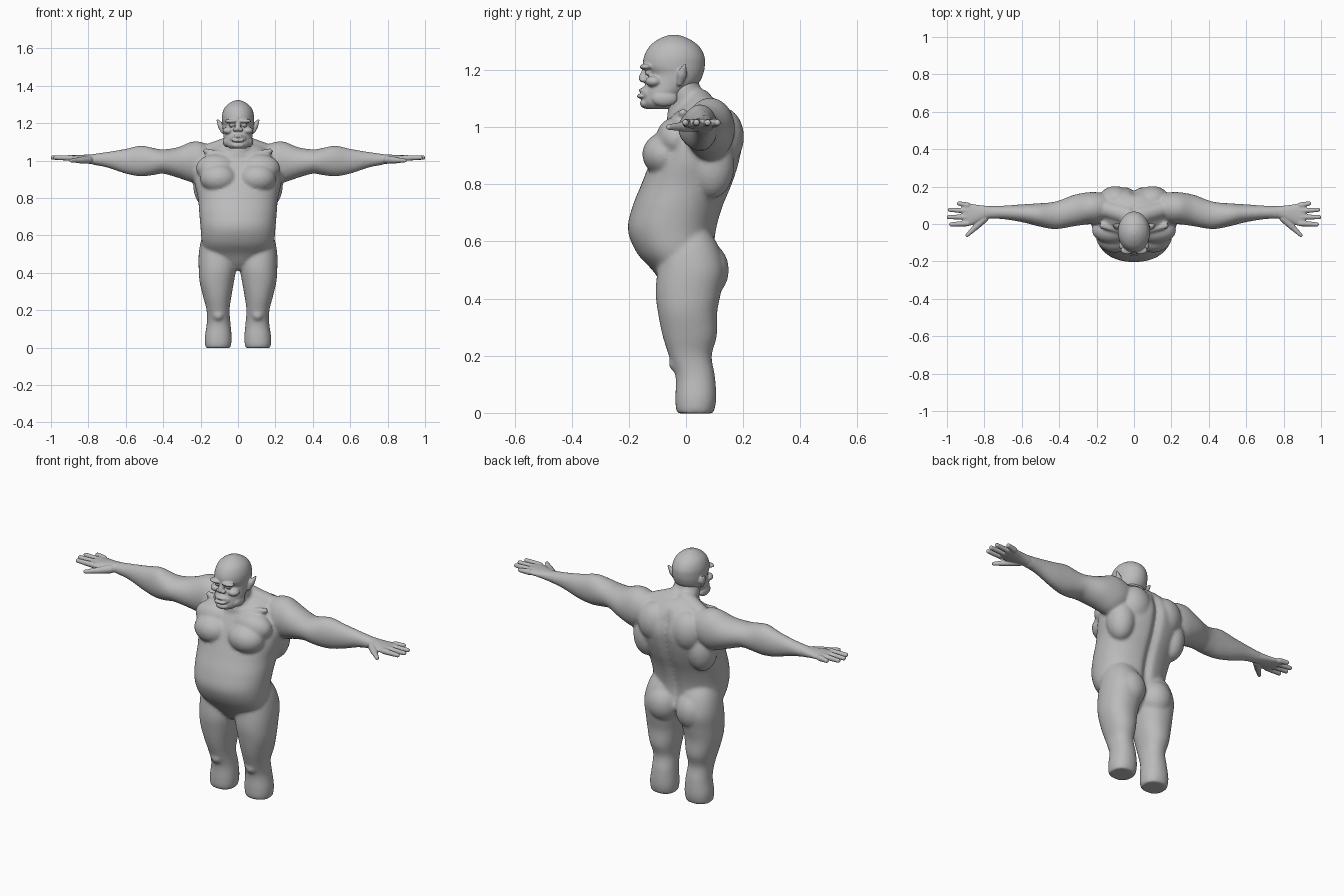
import bpy, bmesh, math
from mathutils import Vector, Matrix

if "Cube" in bpy.data.objects:
    bpy.data.objects.remove(bpy.data.objects["Cube"], do_unlink=True)

skin = bpy.data.materials.new("grey_clay")
skin.use_nodes = True
skin.diffuse_color = (0.5, 0.5, 0.5, 1)
skin.node_tree.nodes["Principled BSDF"].inputs["Base Color"].default_value = (0.5, 0.5, 0.5, 1)


def spline(rows, steps=5):
    """Smoothly interpolated rows (Catmull-Rom)."""
    out = []
    for i in range(len(rows) - 1):
        p = [rows[max(0, min(len(rows) - 1, i + k))] for k in (-1, 0, 1, 2)]
        for s in range(steps):
            t = s / steps
            out.append([0.5 * (2 * b + (c - a) * t + (2 * a - 5 * b + 4 * c - d) * t * t
                               + (3 * b - a - 3 * c + d) * t ** 3) for a, b, c, d in zip(*p)])
    return out + [list(rows[-1])]


def loft(bm, rows, axis="z", power=2.2, sides=40, warp=None):
    """Closed skin through rows of (position, min a, max a, min b, max b)."""
    rings = []
    for t, a0, a1, b0, b1 in spline(rows):
        ring = []
        for k in range(sides):
            c, s = math.cos(2 * math.pi * k / sides), math.sin(2 * math.pi * k / sides)
            a = (a0 + a1) / 2 + (a1 - a0) / 2 * math.copysign(abs(c) ** (2 / power), c)
            b = (b0 + b1) / 2 + (b1 - b0) / 2 * math.copysign(abs(s) ** (2 / power), s)
            co = Vector((a, b, t) if axis == "z" else (t, a, b))
            if warp:
                warp(co, (b0 + b1) / 2)
            ring.append(bm.verts.new(co))
        rings.append(ring)
    for r, q in zip(rings, rings[1:]):
        for k in range(sides):
            n = (k + 1) % sides
            bm.faces.new((r[k], r[n], q[n], q[k]))
    bm.faces.new(rings[0][::-1])
    bm.faces.new(rings[-1])


def ball(bm, centre, radii):
    bmesh.ops.create_uvsphere(bm, u_segments=24, v_segments=16, radius=1,
                              matrix=Matrix.Translation(centre) @ Matrix.Diagonal((*radii, 1)))


def tube(bm, p, q, r0, r1, beads=14):
    """Rounded tapering strand."""
    p, q = Vector(p), Vector(q)
    for i in range(beads):
        t = i / (beads - 1)
        ball(bm, p.lerp(q, t), [r0 + (r1 - r0) * t] * 3)


def mirror_x(bm):
    """Copy everything built so far to the other side."""
    copy = bmesh.ops.duplicate(bm, geom=bm.verts[:] + bm.edges[:] + bm.faces[:])["geom"]
    for v in (g for g in copy if isinstance(g, bmesh.types.BMVert)):
        v.co.x = -v.co.x
    bmesh.ops.reverse_faces(bm, faces=[g for g in copy if isinstance(g, bmesh.types.BMFace)])


def finish(bm, name, voxel, smoothing):
    """Fuse the pieces into one smooth skin."""
    mesh = bpy.data.meshes.new(name)
    bm.to_mesh(mesh)
    bm.free()
    mesh.materials.append(skin)
    obj = bpy.data.objects.new(name, mesh)
    bpy.context.collection.objects.link(obj)
    fuse = obj.modifiers.new("fuse", "REMESH")
    fuse.mode, fuse.voxel_size, fuse.use_smooth_shade = "VOXEL", voxel, True
    soft = obj.modifiers.new("soften", "SMOOTH")
    soft.factor, soft.iterations = 0.5, smoothing


# ---- Body: paired parts first ----
bm = bmesh.new()
# leg
loft(bm, [(-.002, .042, .172, -.03, .094), (.02, .036, .177, -.036, .102), (.06, .034, .177, -.037, .106),
          (.13, .040, .167, -.037, .101), (.20, .045, .168, -.06, .09), (.27, .036, .186, -.082, .108),
          (.35, .022, .205, -.098, .109), (.42, .010, .210, -.106, .122), (.50, .006, .210, -.10, .135),
          (.58, .006, .196, -.09, .115), (.64, .02, .17, -.06, .08)])
# arm
loft(bm, [(.10, .04, .14, .95, 1.05), (.15, .02, .16, .92, 1.08), (.20, .0, .17, .89, 1.10),
          (.25, -.002, .169, .885, 1.10), (.32, -.012, .156, .908, 1.072), (.40, -.026, .126, .93, 1.06),
          (.45, -.025, .115, .923, 1.067), (.52, -.01, .11, .916, 1.08), (.60, .01, .105, .93, 1.063),
          (.70, .026, .098, .963, 1.046), (.78, .028, .096, .978, 1.035)], axis="x", power=2)
ball(bm, (.105, -.025, .175), (.034, .036, .035))      # knee
ball(bm, (.088, .066, .50), (.088, .084, .10))         # buttock
ball(bm, (.103, -.07, .905), (.100, .083, .078))       # breast
ball(bm, (.115, -.035, .96), (.11, .07, .075))         # upper chest
ball(bm, (.10, .125, .965), (.092, .078, .105))        # shoulder blade
ball(bm, (.165, .09, .87), (.075, .08, .12))           # flank muscle
tube(bm, (.03, .045, 1.085), (.17, .085, 1.04), .05, .045)     # neck muscle
tube(bm, (.02, -.055, 1.025), (.17, -.01, 1.05), .012, .016)   # collarbone
mirror_x(bm)


def spine(co, middle):
    if co.y > middle:
        fade = max(0, min(1, (co.z - .5) / .1, (1.07 - co.z) / .06))
        co.y -= .022 * fade * math.exp(-(co.x / .022) ** 2)


# torso
loft(bm, [(.415, -.03, .03, -.05, .04), (.45, -.09, .09, -.082, .07), (.50, -.165, .165, -.118, .10),
          (.56, -.192, .192, -.172, .10), (.64, -.200, .200, -.203, .108), (.72, -.207, .207, -.188, .13),
          (.80, -.214, .214, -.156, .163), (.88, -.232, .232, -.125, .188), (.95, -.235, .235, -.098, .198),
          (1.02, -.205, .205, -.062, .178), (1.07, -.14, .14, -.03, .145), (1.10, -.08, .08, .0, .105)],
     sides=96, warp=spine)
# neck
loft(bm, [(.97, -.09, .09, -.07, .10), (1.04, -.08, .08, -.066, .10), (1.09, -.073, .073, -.06, .08),
          (1.13, -.07, .07, -.07, .055), (1.17, -.06, .06, -.07, .04)], power=2)
finish(bm, "body", .008, 6)

# ---- Head ----
bm = bmesh.new()
ball(bm, (.036, -.140, 1.211), (.036, .022, .011))     # brow
ball(bm, (.033, -.130, 1.190), (.015, .014, .010))     # eye
ball(bm, (.052, -.112, 1.160), (.030, .030, .020))     # cheek
ball(bm, (.015, -.148, 1.166), (.012, .014, .010))     # nostril
ball(bm, (.060, -.075, 1.100), (.020, .045, .028))     # jaw
tube(bm, (.080, -.022, 1.155), (.090, -.014, 1.185), .012, .018)    # ear
tube(bm, (.090, -.014, 1.185), (.111, -.004, 1.218), .018, .005)    # ear tip
mirror_x(bm)
# skull
loft(bm, [(1.064, -.042, .042, -.142, -.06), (1.085, -.066, .066, -.152, -.03), (1.12, -.076, .076, -.148, .005),
          (1.155, -.080, .080, -.142, .045), (1.185, -.083, .083, -.134, .06), (1.215, -.086, .086, -.150, .066),
          (1.25, -.084, .084, -.146, .064), (1.285, -.070, .070, -.126, .044), (1.31, -.042, .042, -.092, .008),
          (1.323, -.012, .012, -.058, -.028)], power=2)
tube(bm, (0, -.138, 1.208), (0, -.150, 1.172), .011, .016)     # nose
ball(bm, (0, -.130, 1.118), (.046, .030, .030))        # muzzle
ball(bm, (0, -.150, 1.129), (.032, .015, .008))        # upper lip
ball(bm, (0, -.156, 1.108), (.034, .016, .009))        # lower lip
ball(bm, (0, -.140, 1.083), (.036, .021, .018))        # chin
finish(bm, "head", .004, 3)

# ---- Hands ----
bm = bmesh.new()
# palm
loft(bm, [(.75, .032, .094, .976, 1.037), (.79, .026, .097, .982, 1.033), (.83, .010, .101, .988, 1.031),
          (.87, -.007, .108, .994, 1.029), (.90, -.008, .114, .999, 1.028), (.915, -.002, .108, 1.003, 1.025)],
     axis="x")
# fingers: root y, tip x, tip y
for root, tip_x, tip_y in ((.003, .977, -.002), (.037, .990, .037), (.070, .984, .076), (.100, .936, .110)):
    tube(bm, (.89, root, 1.014), (tip_x, tip_y, 1.016), .0155, .0115)
tube(bm, (.80, .030, 1.005), (.845, -.015, 1.002), .022, .017)      # thumb base
tube(bm, (.845, -.015, 1.002), (.892, -.060, 1.000), .016, .010)    # thumb
mirror_x(bm)
finish(bm, "hands", .004, 2)
